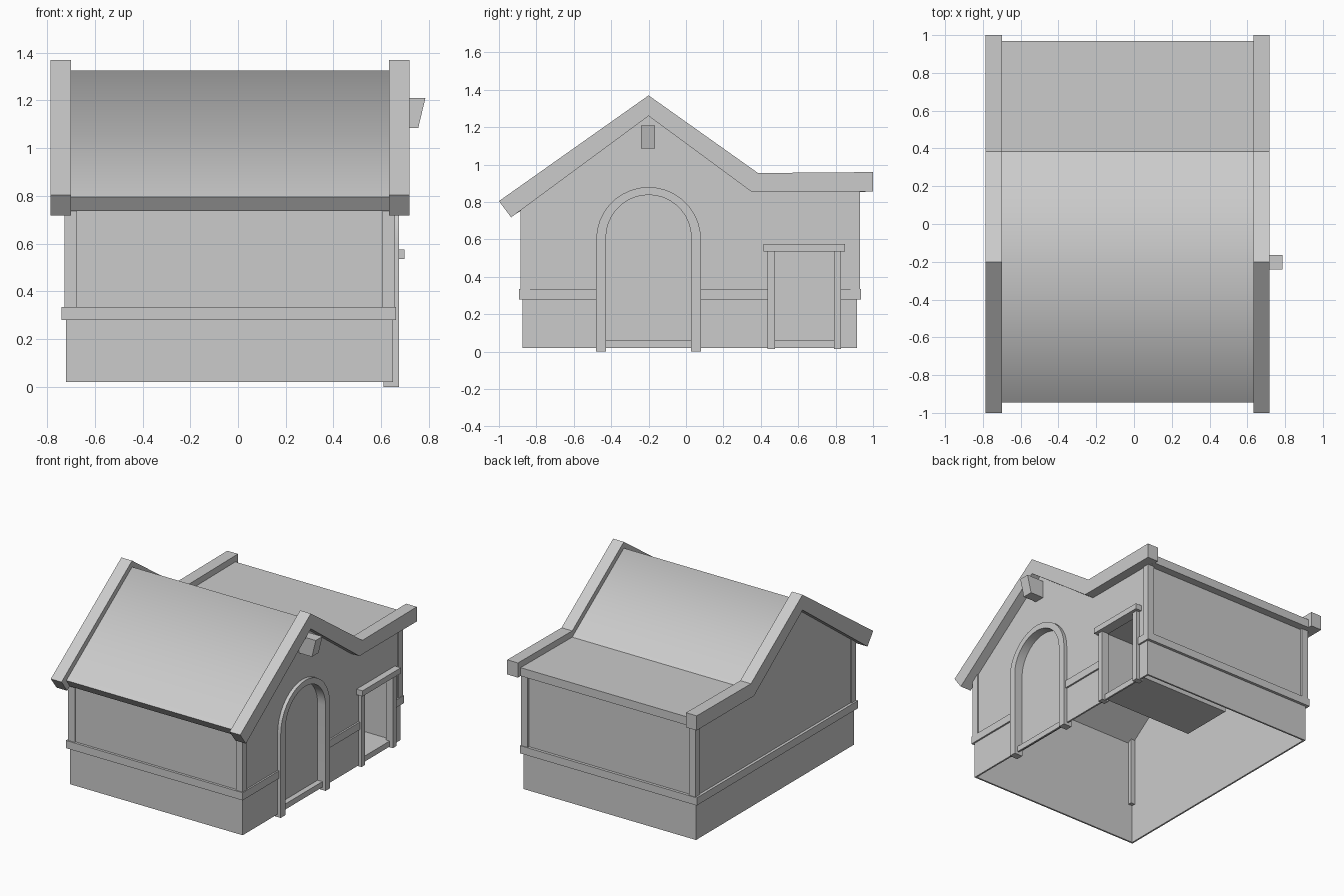
import bpy, bmesh, math

if "Cube" in bpy.data.objects:
    bpy.data.objects.remove(bpy.data.objects["Cube"])


def prism(name, pts, x0, x1, smooth=()):
    """Extrude a (y, z) profile along x; edges listed in smooth give smooth faces."""
    bm = bmesh.new()
    a = [bm.verts.new((x0, y, z)) for y, z in pts]
    b = [bm.verts.new((x1, y, z)) for y, z in pts]
    bm.faces.new(a)
    bm.faces.new(b[::-1])
    n = len(pts)
    for i in range(n):
        j = (i + 1) % n
        f = bm.faces.new((a[i], b[i], b[j], a[j]))
        f.smooth = i in smooth
    bmesh.ops.recalc_face_normals(bm, faces=bm.faces)
    me = bpy.data.meshes.new(name)
    bm.to_mesh(me)
    bm.free()
    ob = bpy.data.objects.new(name, me)
    bpy.context.collection.objects.link(ob)
    return ob


def box(name, x, y, z):
    return prism(name, [(y[0], z[0]), (y[1], z[0]), (y[1], z[1]), (y[0], z[1])], *x)


def arch(r, base, spring, n=18):
    """Arched outline centred on the door, from left foot to right foot."""
    pts = [(-0.2 - r * math.cos(math.pi * i / n), spring + r * math.sin(math.pi * i / n))
           for i in range(n + 1)]
    return [(-0.2 - r, base)] + pts + [(-0.2 + r, base)]


def cut(ob, cutter):
    mod = ob.modifiers.new("cut", "BOOLEAN")
    mod.operation = "DIFFERENCE"
    mod.solver = "EXACT"
    mod.object = cutter
    cutter.hide_render = True
    bpy.context.view_layer.objects.active = ob
    bpy.ops.object.modifier_apply(modifier=mod.name)
    bpy.data.objects.remove(cutter)


# thin hollow walls, open below, with gable ends
walls = prism("walls", [(-0.875, 0.02), (0.915, 0.02), (0.915, 0.865), (0.36, 0.865),
                        (-0.2, 1.265), (-0.875, 0.775)], -0.72, 0.65)
cut(walls, prism("hollow", [(-0.863, -0.1), (0.903, -0.1), (0.903, 1.0), (0.36, 1.0),
                            (-0.2, 1.5), (-0.863, 1.0)], -0.708, 0.638))
cut(walls, prism("door_cutter", arch(0.24, 0.06, 0.61), 0.55, 0.8))
cut(walls, box("stall_cutter", (0.5, 0.8), (0.45, 0.815), (0.06, 0.55)))

# door panel, step and arched frame
prism("door_panel", arch(0.245, 0.055, 0.61), 0.60, 0.612)
box("door_step", (0.605, 0.65), (-0.43, 0.03), (0.045, 0.06))
outer = arch(0.28, 0.0, 0.6)
inner = arch(0.228, 0.0, 0.61)
frame = prism("door_frame", outer + inner[::-1], 0.61, 0.675)
bpy.ops.object.select_all(action="DESELECT")
frame.select_set(True)
bpy.context.view_layer.objects.active = frame
bpy.ops.object.shade_smooth_by_angle(angle=math.radians(30))

# stall recess behind the square opening: a thin open-fronted box
stall = box("stall_recess", (-0.1, 0.66), (0.44, 0.825), (0.05, 0.56))
cut(stall, box("stall_hollow", (-0.09, 0.8), (0.45, 0.815), (0.06, 0.55)))
cut(stall, box("stall_trim", (0.64, 0.8), (0.3, 1.0), (0.0, 0.7)))
for side, y in (("left", 0.435), ("right", 0.79)):
    box("stall_post_" + side, (0.62, 0.675), (y, y + 0.04), (0.015, 0.54))
box("stall_lintel", (0.62, 0.697), (0.415, 0.85), (0.535, 0.575))

# corner posts
for sx, x in (("left", (-0.727, -0.675)), ("right", (0.605, 0.657))):
    box("front_post_" + sx, x, (-0.885, -0.835), (0.3, 0.79))
    box("back_post_" + sx, x, (0.88, 0.93), (0.3, 0.87))

# horizontal trim band around the walls
bz = (0.28, 0.335)
box("front_band", (-0.727, 0.662), (-0.893, -0.868), bz)
box("back_band", (-0.727, 0.662), (0.908, 0.935), bz)
box("left_band", (-0.74, -0.713), (-0.893, 0.935), bz)
for i, y in enumerate([(-0.89, -0.46), (0.06, 0.45), (0.81, 0.93)]):
    box("right_band_%d" % i, (0.642, 0.662), y, bz)

# roof covering, shaded smooth across the ridge
prism("roof", [(-0.945, 0.795), (-0.2, 1.325), (0.385, 0.91), (0.97, 0.915),
               (0.97, 0.855), (0.36, 0.85), (-0.2, 1.25), (-0.905, 0.738)],
      -0.705, 0.64, smooth=(0, 1))

# gable boards at both ends of the roof
board = [(-1, 0.805), (-0.2, 1.37), (0.385, 0.955), (1, 0.96),
         (1, 0.855), (0.35, 0.855), (-0.2, 1.26), (-0.935, 0.718)]
prism("gable_board_left", board, -0.785, -0.70)
prism("gable_board_right", board, 0.633, 0.718)

# slanted beam end under the ridge
beam = box("ridge_beam", (0.64, 0.785), (-0.24, -0.165), (1.085, 1.21))
for v in beam.data.vertices:
    if v.co.x > 0.7 and v.co.z < 1.1:
        v.co.x = 0.755
